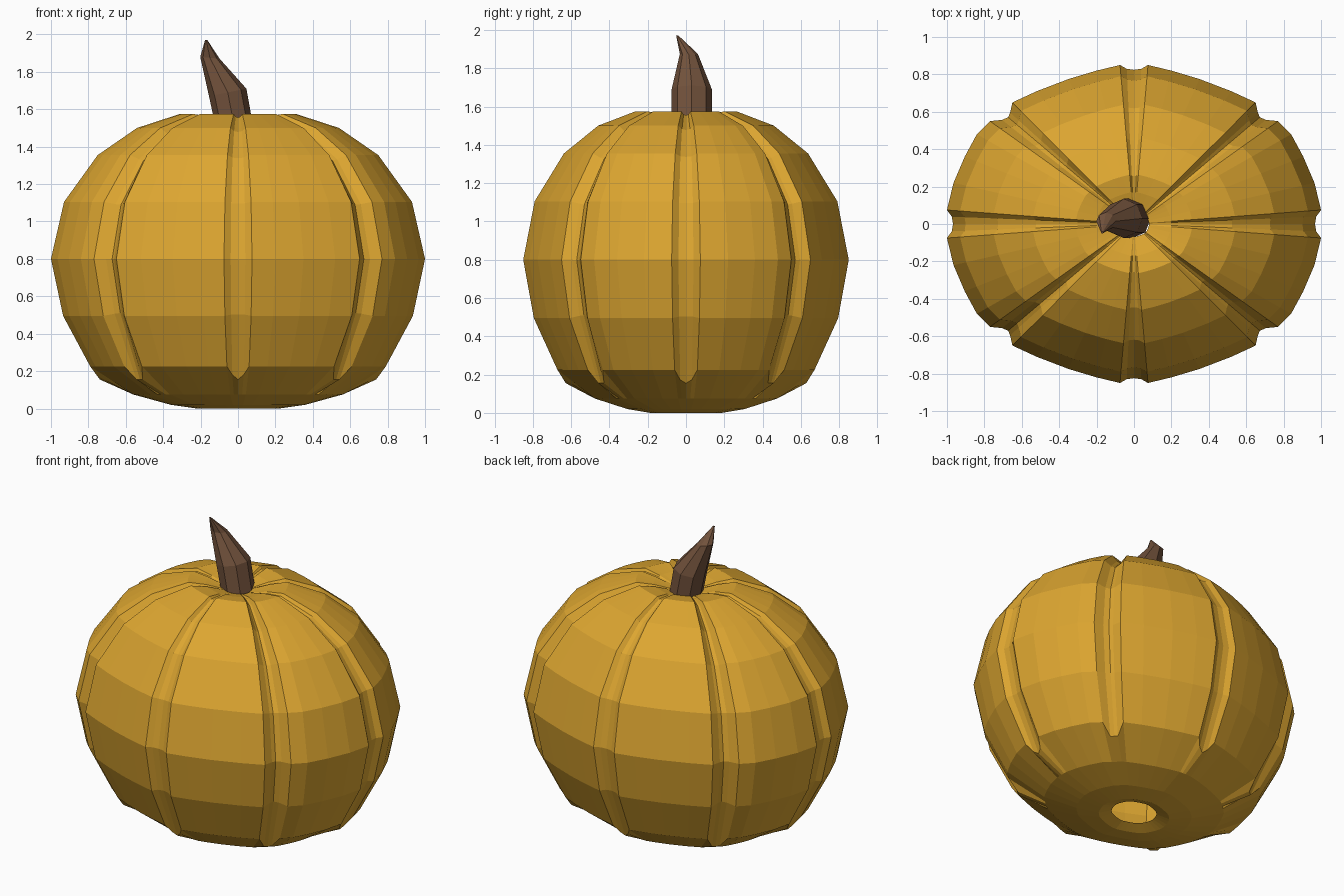
import bpy, bmesh, math
from mathutils import Vector

if "Cube" in bpy.data.objects:
    bpy.data.objects.remove(bpy.data.objects["Cube"])


def material(name, color):
    m = bpy.data.materials.new(name)
    m.diffuse_color = color
    m.use_nodes = True
    m.node_tree.nodes["Principled BSDF"].inputs["Base Color"].default_value = m.diffuse_color
    return m


def loft(name, rings, mat, cap_start=False, cap_end=False):
    """Skin a stack of equal-length closed rings with quads."""
    bm = bmesh.new()
    loops = [[bm.verts.new(p) for p in ring] for ring in rings]
    n = len(loops[0])
    for a, b in zip(loops, loops[1:]):
        for i in range(n):
            j = (i + 1) % n
            bm.faces.new((a[i], a[j], b[j], b[i]))
    if cap_start:
        bm.faces.new(loops[0][::-1])
    if cap_end:
        bm.faces.new(loops[-1])
    me = bpy.data.meshes.new(name)
    bm.to_mesh(me)
    bm.free()
    me.materials.append(mat)
    ob = bpy.data.objects.new(name, me)
    bpy.context.collection.objects.link(ob)
    return ob


orange = material("pumpkin_skin", (0.72, 0.38, 0.03, 1))
brown = material("stem_brown", (0.17, 0.085, 0.045, 1))

# One quarter of the outline at the widest level: x, y, groove depth
quarter = [(1.0, 0.0, 0.032), (1.0, 0.04, 0.026), (1.0, 0.075, 0),
           (0.965, 0.22, 0), (0.905, 0.36, 0), (0.84, 0.48, 0),
           (0.77, 0.55, 0), (0.735, 0.58, 0.04), (0.71, 0.602, 0.052),
           (0.69, 0.62, 0.04), (0.65, 0.65, 0),
           (0.52, 0.71, 0), (0.35, 0.775, 0), (0.2, 0.82, 0),
           (0.075, 0.85, 0), (0.04, 0.85, 0.024), (0.0, 0.85, 0.03)]
half = quarter + [(-x, y, d) for x, y, d in quarter[-2::-1]]
outline = half + [(x, -y, d) for x, y, d in half[-2:0:-1]]

# Body levels from bottom opening to top: scale, z, groove strength
levels = [(0.14, 0.03, 0), (0.22, 0.005, 0), (0.36, 0.025, 0), (0.56, 0.08, 0),
          (0.79, 0.23, -1), (0.935, 0.5, 1), (1.0, 0.805, 1), (0.93, 1.11, 1),
          (0.75, 1.36, 1), (0.54, 1.505, 1), (0.31, 1.58, 0.8),
          (0.2, 1.565, 0.4), (0.08, 1.535, 0)]
centre = Vector((0, 0, 0.8))
rings = []
for s, z, g in levels:
    ring = []
    for x, y, d in outline:
        if g < 0:   # grooves run out downwards at the lower rim
            t = min(d / 0.03, 1) ** 2
            k = s * (1 - 0.065 * t)
            ring.append(Vector((x * k, y * k, z - 0.07 * t)))
        else:
            p = Vector((x * s, y * s, z))
            ring.append(centre + (p - centre) * (1 - d * g))
    rings.append(ring)
low = min(p.z for r in rings for p in r)
for r in rings:
    for p in r:
        p.z -= low
loft("pumpkin_body", rings, orange)

# Bent stem: centre x, y, z, radius x, y, rise across x
stem = [(-0.01, 0.03, 1.46, 0.1, 0.105, 0), (-0.055, 0.03, 1.69, 0.1, 0.105, 0.02),
        (-0.15, 0.015, 1.875, 0.052, 0.047, -0.005),
        (-0.17, -0.045, 1.97, 0.006, 0.006, 0)]
stem_rings = []
for cx, cy, cz, rx, ry, tilt in stem:
    ring = []
    for i in range(8):
        a = math.tau * i / 8
        ring.append((cx + rx * math.cos(a), cy + ry * math.sin(a),
                     cz + tilt * math.cos(a)))
    stem_rings.append(ring)
loft("stem", stem_rings, brown, True, True)
